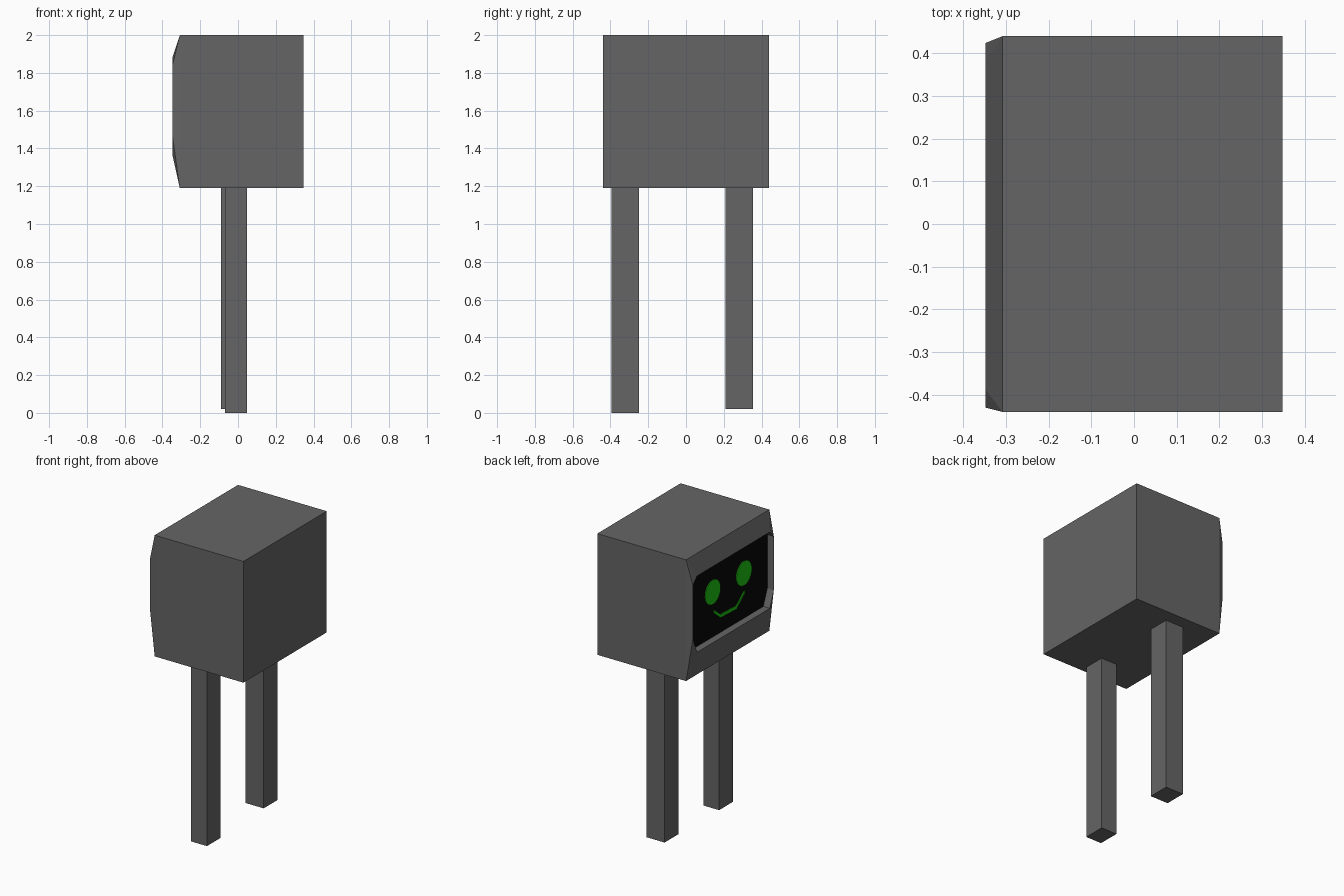
import bpy, bmesh, math
from mathutils import Vector, Matrix

old = bpy.data.objects.get("Cube")
if old:
    bpy.data.objects.remove(old, do_unlink=True)


def material(name, rgb):
    m = bpy.data.materials.new(name)
    m.use_nodes = True
    m.diffuse_color = (*rgb, 1)
    m.node_tree.nodes["Principled BSDF"].inputs["Base Color"].default_value = (*rgb, 1)
    return m


GREY = material("dark grey", (0.13, 0.13, 0.13))
BLACK = material("screen black", (0.002, 0.002, 0.002))
GREEN = material("screen green", (0.012, 0.55, 0.006))


def finish(name, bm, *mats):
    bmesh.ops.recalc_face_normals(bm, faces=bm.faces)
    mesh = bpy.data.meshes.new(name)
    bm.to_mesh(mesh)
    bm.free()
    for m in mats:
        mesh.materials.append(m)
    obj = bpy.data.objects.new(name, mesh)
    bpy.context.collection.objects.link(obj)
    return obj


def box(name, lo, hi, mat):
    lo, hi = Vector(lo), Vector(hi)
    bm = bmesh.new()
    bmesh.ops.create_cube(bm, size=1)
    bmesh.ops.scale(bm, vec=hi - lo, verts=bm.verts)
    bmesh.ops.translate(bm, vec=(lo + hi) / 2, verts=bm.verts)
    return finish(name, bm, mat)


# Head: box whose -x end tapers to an eight-sided rim around a sunken screen
BACK, SHOULDER, RIM, SCREEN = 0.348, -0.308, -0.348, -0.30
corners = [(0.44, 2.0), (-0.44, 2.0), (-0.44, 1.19), (0.44, 1.19)]
rim = [(0.424, 1.835), (0.38, 1.88), (-0.388, 1.88), (-0.43, 1.835),
       (-0.43, 1.475), (-0.388, 1.37), (0.38, 1.37), (0.424, 1.475)]

bm = bmesh.new()


def ring(points, x):
    return [bm.verts.new((x, y, z)) for y, z in points]


back, front = ring(corners, BACK), ring(corners, SHOULDER)
outer, inner = ring(rim, RIM), ring(rim, SCREEN)
bm.faces.new(back)
for i in range(4):
    j = (i + 1) % 4
    a, b, c = 2 * i, 2 * i + 1, (2 * i + 2) % 8
    bm.faces.new((back[i], back[j], front[j], front[i]))    # box side
    bm.faces.new((front[i], outer[b], outer[a]))            # corner cut
    bm.faces.new((front[i], front[j], outer[c], outer[b]))  # taper
for i in range(8):
    j = (i + 1) % 8
    bm.faces.new((outer[i], outer[j], inner[j], inner[i]))  # recess wall
bm.faces.new(inner).material_index = 1                      # screen
finish("head", bm, GREY, BLACK)

# Legs
box("front_leg", (-0.07, -0.395, 0), (0.047, -0.25, 1.19), GREY)
box("back_leg", (-0.09, 0.21, 0.02), (0.043, 0.355, 1.19), GREY)

# Eyes: thin discs on the screen
for name, y in (("left_eye", -0.18), ("right_eye", 0.15)):
    bm = bmesh.new()
    bmesh.ops.create_cone(
        bm, cap_ends=True, segments=32, radius1=0.081, radius2=0.081, depth=0.006,
        matrix=Matrix.Translation((SCREEN - 0.002, y, 1.672)) @ Matrix.Rotation(math.pi / 2, 4, 'Y'))
    finish(name, bm, GREEN)

# Mouth: thin bent strip
path = [(0.14, 1.54), (0.07, 1.482), (-0.10, 1.475), (-0.185, 1.545)]
bm = bmesh.new()
half = 0.011
lower = ring([(y, z - half) for y, z in path], SCREEN - 0.005)
upper = ring([(y, z + half) for y, z in path], SCREEN - 0.005)
faces = [bm.faces.new((lower[i], lower[i + 1], upper[i + 1], upper[i])) for i in range(3)]
out = bmesh.ops.extrude_face_region(bm, geom=faces, use_keep_orig=True)
bmesh.ops.translate(bm, vec=(0.006, 0, 0),
                    verts=[g for g in out["geom"] if isinstance(g, bmesh.types.BMVert)])
finish("mouth", bm, GREEN)
